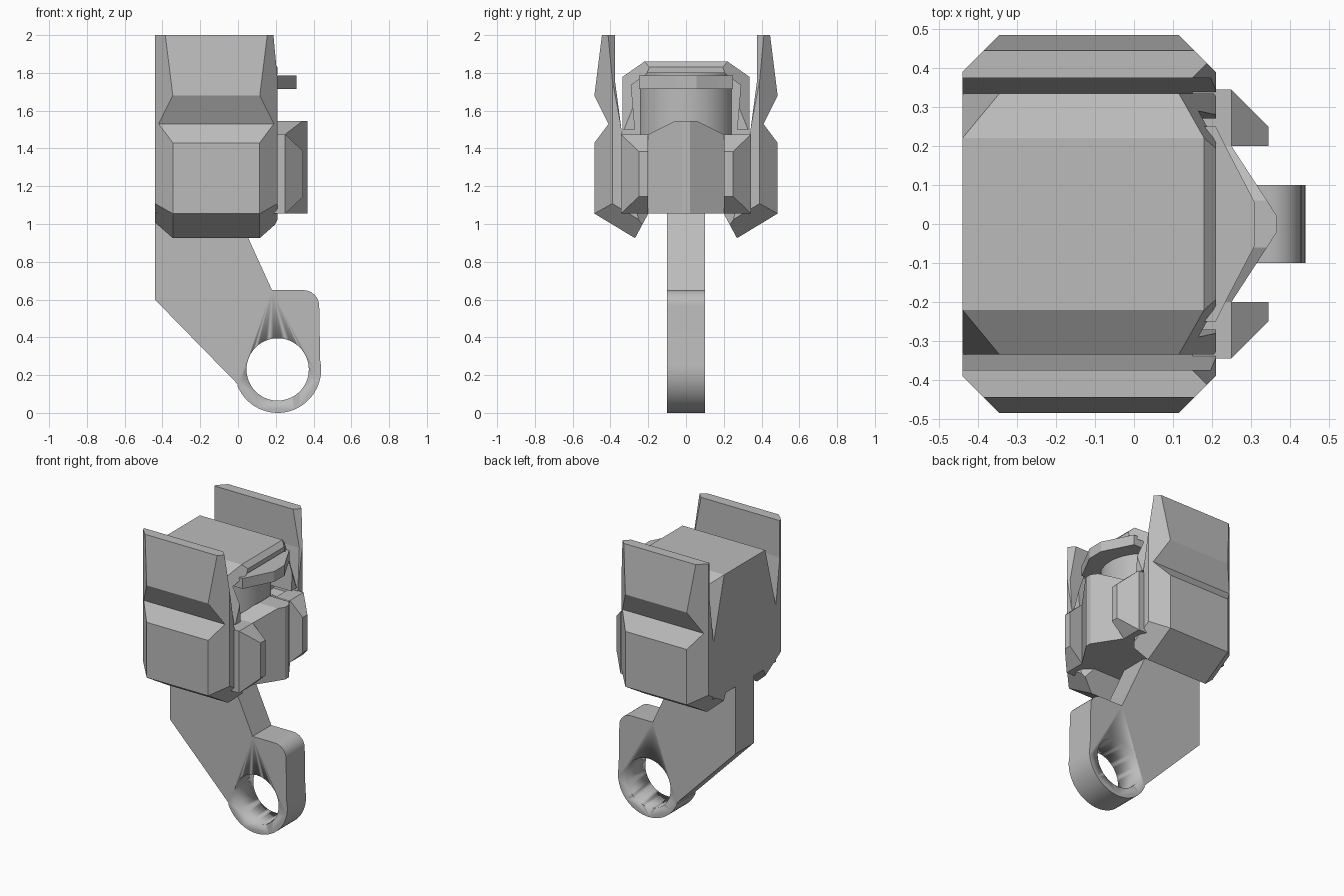
import bpy, bmesh, math
from mathutils import Vector

cube = bpy.data.objects.get("Cube")
if cube:
    bpy.data.objects.remove(cube, do_unlink=True)

grey = bpy.data.materials.new("plain grey")
grey.use_nodes = True
grey.diffuse_color = (0.5, 0.5, 0.5, 1)
grey.node_tree.nodes["Principled BSDF"].inputs["Base Color"].default_value = (0.5, 0.5, 0.5, 1)


def finish(name, bm, smooth=False):
    bmesh.ops.recalc_face_normals(bm, faces=bm.faces)
    mesh = bpy.data.meshes.new(name)
    bm.to_mesh(mesh)
    bm.free()
    mesh.materials.append(grey)
    ob = bpy.data.objects.new(name, mesh)
    bpy.context.collection.objects.link(ob)
    if smooth:
        bpy.ops.object.select_all(action='DESELECT')
        ob.select_set(True)
        bpy.context.view_layer.objects.active = ob
        bpy.ops.object.shade_smooth_by_angle(angle=math.radians(30))
    return ob


def prism(profile, axis, low, high):
    """Extrude a 2D profile along one axis."""
    place = {'x': lambda p, t: (t, p[0], p[1]),
             'y': lambda p, t: (p[0], t, p[1]),
             'z': lambda p, t: (p[0], p[1], t)}[axis]
    bm = bmesh.new()
    face = bm.faces.new([bm.verts.new(place(p, low)) for p in profile])
    move = Vector(place((0, 0), high - low))
    out = bmesh.ops.extrude_face_region(bm, geom=[face], use_keep_orig=True)
    bmesh.ops.translate(bm, vec=move, verts=[v for v in out['geom'] if isinstance(v, bmesh.types.BMVert)])
    return bm


def cut(bm, point, normal):
    """Slice off everything on the normal's side and cap the hole."""
    out = bmesh.ops.bisect_plane(bm, geom=bm.verts[:] + bm.edges[:] + bm.faces[:],
                                 plane_co=point, plane_no=normal, clear_outer=True)
    rim = [e for e in out['geom_cut'] if isinstance(e, bmesh.types.BMEdge)]
    bmesh.ops.holes_fill(bm, edges=rim)


def cut_three(bm, a, b, c, inside):
    a, b, c = Vector(a), Vector(b), Vector(c)
    n = (b - a).cross(c - a).normalized()
    if n.dot(Vector(inside) - a) > 0:
        n = -n
    cut(bm, a, n)


def mirrored(points):
    return points + [(-y, z) for y, z in reversed(points)]


def arc(cx, cz, r, start, end, n):
    return [(cx + r * math.cos(math.radians(start + (end - start) * i / n)),
             cz + r * math.sin(math.radians(start + (end - start) * i / n))) for i in range(n + 1)]


# Mounting bracket with a round eye
outline = [(-0.44, 1.07), (-0.44, 0.6), (0.0, 0.15)]
outline += arc(0.21, 0.23, 0.23, 202, 372, 28)
outline += arc(0.345, 0.565, 0.085, 0, 90, 8)
outline += [(0.18, 0.65), (0.05, 0.935), (-0.01, 1.07)]
bracket = finish("bracket", prism(outline, 'y', -0.1, 0.1), True)
eye_cutter = finish("eye_cutter", prism(arc(0.21, 0.23, 0.165, 0, 352.5, 47), 'y', -0.2, 0.2), True)
eye_cutter.hide_render = True
eye_cutter.hide_viewport = True
hole = bracket.modifiers.new("eye", 'BOOLEAN')
hole.operation = 'DIFFERENCE'
hole.solver = 'EXACT'
hole.object = eye_cutter

# Central body with sloped rear corners
core = mirrored([(0.22, 1.86), (0.335, 1.78), (0.335, 1.06), (0.2, 1.055)])
bm = prism(core, 'x', -0.44, 0.03)
for s in (1, -1):
    cut_three(bm, (-0.44, s * 0.22, 1.86), (-0.345, s * 0.335, 1.78), (-0.44, s * 0.33, 1.45), (0, 0, 1.3))
finish("body", bm)

# Hood arching over the face recess
arch = [(0.335, 1.5), (0.335, 1.78), (0.22, 1.86)]
inner = [(0.2, 1.8), (0.29, 1.735), (0.27, 1.5)]
left = arch + [(-y, z) for y, z in reversed(arch)]
under = [(-y, z) for y, z in reversed(inner)] + inner
bm = prism(left + under, 'x', 0.03, 0.21)
cut(bm, (0.18, 0, 1.86), (1, 0, 1))
for s in (1, -1):
    cut_three(bm, (0.115, s * 0.335, 1.78), (0.18, s * 0.22, 1.86), (0.21, s * 0.3, 1.57), (0.03, 0, 1.6))
finish("hood", bm)

# Rounded face and pointed brim
circle = arc(-0.07, 0, 0.26, 0, 352.5, 47)
finish("face_drum", prism(circle, 'z', 1.4, 1.8), True)
finish("brim", prism([(0.1, 0.25), (0.21, 0.25), (0.25, 0.17), (0.31, 0.055), (0.31, -0.055),
                      (0.25, -0.17), (0.21, -0.25), (0.1, -0.25)], 'z', 1.715, 1.785))

# Wedge chin with sloped shoulders
chin = [(0.0, 0.25), (0.2, 0.25), (0.25, 0.2), (0.367, 0.02), (0.367, -0.02),
        (0.25, -0.2), (0.2, -0.25), (0.0, -0.25)]
bm = prism(chin, 'z', 1.055, 1.545)
for s in (1, -1):
    cut(bm, (0, s * 0.06, 1.545), (0, s * 0.07, 0.14))
cut(bm, (0.2, 0, 1.545), (-0.6, 0, 1))
finish("chin", bm)

side_section = [(0.2, 1.055), (0.27, 0.925), (0.485, 1.055), (0.485, 1.43), (0.41, 1.53),
                (0.485, 1.68), (0.445, 2.0), (0.375, 2.0), (0.375, 1.75), (0.335, 1.45), (0.2, 1.43)]
for s, side in ((1, "rear"), (-1, "front")):
    # Side guards, chamfered at both ends
    bm = prism([(s * y, z) for y, z in side_section], 'x', -0.44, 0.21)
    for x, d in ((0.115, 1), (-0.345, -1)):
        cut(bm, (x, s * 0.485, 1.2), (d, s, 0))
        cut(bm, (x, s * 0.27, 0.925), (d, s * 0.517, -0.856))
    cut_three(bm, (0.185, s * 0.41, 2), (0.15, s * 0.375, 2), (0.21, s * 0.36, 1.6), (0, s * 0.41, 1.2))
    finish(side + "_side_guard", bm)

    # Cheek blocks with tapered outer edges
    bm = prism([(0.15, s * 0.2), (0.15, s * 0.345), (0.25, s * 0.345), (0.345, s * 0.25),
                (0.345, s * 0.2)], 'z', 1.055, 1.475)
    cut(bm, (0.345, 0, 1.385), (0.09, 0, 0.095))
    cut(bm, (0.345, 0, 1.145), (0.09, 0, -0.095))
    finish(side + "_cheek", bm)
